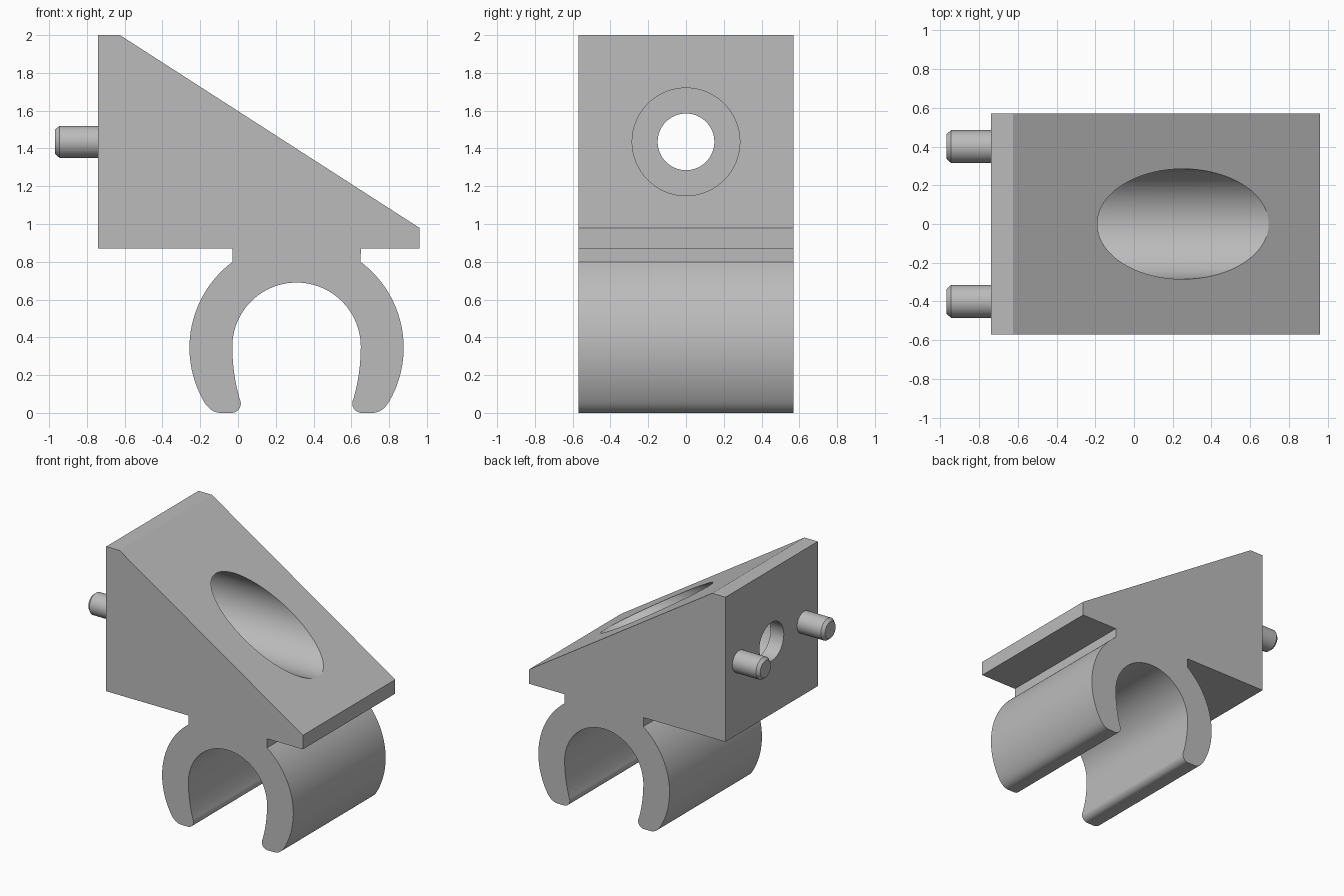
import bpy, bmesh
from math import cos, sin, radians, pi

if "Cube" in bpy.data.objects:
    bpy.data.objects.remove(bpy.data.objects["Cube"])

grey = bpy.data.materials.new("plain grey")
grey.diffuse_color = (0.5, 0.5, 0.5, 1)
grey.use_nodes = True
grey.node_tree.nodes["Principled BSDF"].inputs["Base Color"].default_value = grey.diffuse_color

HALF_Y = 0.57      # half the width of the block
CLIP_X = 0.31      # centre line of the clip
BORE_Z = 1.435     # height of the bore and the pins


def arc(cx, cz, r, a0, a1, n):
    angles = [radians(a0 + (a1 - a0) * i / n) for i in range(n + 1)]
    return [(cx + r * cos(a), cz + r * sin(a)) for a in angles]


def finish(bm, name):
    bmesh.ops.recalc_face_normals(bm, faces=bm.faces)
    mesh = bpy.data.meshes.new(name)
    bm.to_mesh(mesh)
    bm.free()
    mesh.materials.append(grey)
    obj = bpy.data.objects.new(name, mesh)
    bpy.context.collection.objects.link(obj)
    return obj


def lathe_x(name, sections, y, z, n=64):
    """Solid turned around an x-parallel axis from (x, radius) sections."""
    bm = bmesh.new()
    rings = [[bm.verts.new((x, y + r * cos(2 * pi * i / n), z + r * sin(2 * pi * i / n)))
              for i in range(n)] for x, r in sections]
    for a, b in zip(rings, rings[1:]):
        for i in range(n):
            j = (i + 1) % n
            bm.faces.new((a[i], a[j], b[j], b[i]))
    bm.faces.new(rings[0])
    bm.faces.new(rings[-1])
    return finish(bm, name)


def smooth(obj):
    bpy.ops.object.select_all(action='DESELECT')
    obj.select_set(True)
    bpy.context.view_layer.objects.active = obj
    bpy.ops.object.shade_smooth_by_angle(angle=radians(25))


# Left clip leg: outer arc, rounded foot, inner wall, inner crown
leg = [(-0.03, 0.87)] + arc(CLIP_X, 0.345, 0.567, 126.8, 210, 32)
p0, p1, p2 = leg[-1], (-0.1455, 0), (-0.09, 0)
for i in range(1, 9):
    t = i / 8
    leg.append(tuple((1 - t) ** 2 * a + 2 * t * (1 - t) * b + t * t * c
                     for a, b, c in zip(p0, p1, p2)))
leg += arc(-0.035, 0.05, 0.05, -90, 15, 10)
leg += arc(0.97, 0.35, 1.0, 196, 180, 8)
leg += arc(CLIP_X, 0.35, 0.34, 180, 90, 32)[1:]
mirrored = [(2 * CLIP_X - x, z) for x, z in reversed(leg[:-1])]

# Wedge block and clip share one profile
wedge = [(0.96, 0.87), (0.96, 0.98), (-0.625, 2), (-0.74, 2), (-0.74, 0.87)]
bm = bmesh.new()
face = bm.faces.new([bm.verts.new((x, -HALF_Y, z)) for x, z in leg + mirrored + wedge])
ext = bmesh.ops.extrude_face_region(bm, geom=[face])
bmesh.ops.translate(bm, vec=(0, 2 * HALF_Y, 0),
                    verts=[v for v in ext["geom"] if isinstance(v, bmesh.types.BMVert)])
body = finish(bm, "wedge_clip_body")

# Stepped bore: narrow through the back wall, wide out of the slope
cutter = lathe_x("bore_cutter", [(-0.9, 0.15), (-0.625, 0.15), (-0.625, 0.285), (1.3, 0.285)],
                 0, BORE_Z, 96)
cut = body.modifiers.new("bore", 'BOOLEAN')
cut.operation = 'DIFFERENCE'
cut.solver = 'EXACT'
cut.object = cutter
bpy.context.view_layer.objects.active = body
bpy.ops.object.modifier_apply(modifier=cut.name)
bpy.data.objects.remove(cutter)
smooth(body)

# Two chamfered locating pins on the back wall
for side, y in (("front", -0.4), ("back", 0.4)):
    smooth(lathe_x(side + "_pin", [(-0.968, 0.065), (-0.945, 0.085), (-0.73, 0.085)], y, BORE_Z))
